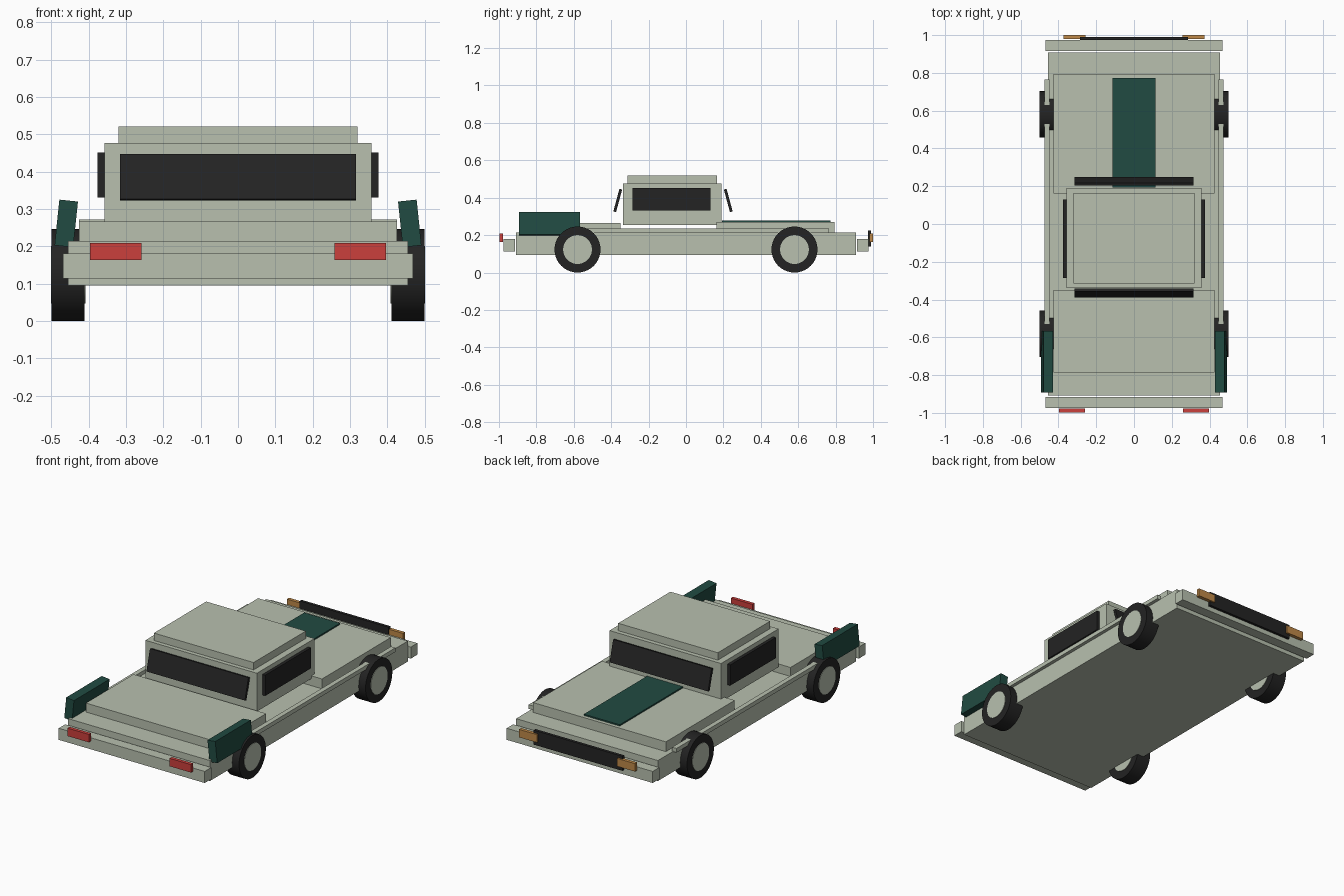
import bpy
import math

cube = bpy.data.objects.get("Cube")
if cube:
    bpy.data.objects.remove(cube, do_unlink=True)


def material(name, rgb):
    mat = bpy.data.materials.new(name)
    mat.use_nodes = True
    mat.diffuse_color = (*rgb, 1)
    bsdf = next(n for n in mat.node_tree.nodes if n.type == "BSDF_PRINCIPLED")
    bsdf.inputs["Base Color"].default_value = (*rgb, 1)
    return mat


PAINT = material("pale sage paint", (0.48, 0.53, 0.43))
BLACK = material("black rubber and glass", (0.017, 0.017, 0.017))
GREEN = material("dark green", (0.015, 0.07, 0.054))
RED = material("red lamp", (0.6, 0.05, 0.045))
ORANGE = material("orange lamp", (0.52, 0.25, 0.065))


def box(name, mat, center, size, rot=(0, 0, 0)):
    bpy.ops.mesh.primitive_cube_add(size=1, location=center, rotation=rot)
    obj = bpy.context.object
    obj.name = name
    obj.scale = size
    bpy.ops.object.transform_apply(location=False, rotation=False, scale=True)
    obj.data.materials.append(mat)
    return obj


def block(name, mat, half_x, y, z):
    """Box centred on x, given by its y and z ranges."""
    return box(name, mat, (0, sum(y) / 2, sum(z) / 2),
               (2 * half_x, y[1] - y[0], z[1] - z[0]))


def wheel_part(name, mat, center, radius, width):
    bpy.ops.mesh.primitive_cylinder_add(vertices=40, radius=radius, depth=width,
                                        location=center, rotation=(0, math.pi / 2, 0))
    obj = bpy.context.object
    obj.name = name
    obj.data.materials.append(mat)
    bpy.ops.object.shade_smooth_by_angle(angle=math.radians(35))


# Body slab, decks and bumpers
block("body", PAINT, 0.455, (-0.908, 0.908), (0.095, 0.214))
block("front_deck", PAINT, 0.426, (-0.787, -0.35), (0.213, 0.266))
block("rear_deck", PAINT, 0.426, (0.162, 0.793), (0.213, 0.271))
block("front_bumper", PAINT, 0.469, (-0.975, -0.915), (0.113, 0.18))
block("rear_bumper", PAINT, 0.469, (0.915, 0.975), (0.113, 0.18))

# Cabin and roof
block("cabin", PAINT, 0.358, (-0.338, 0.19), (0.255, 0.477))
block("roof", PAINT, 0.32, (-0.314, 0.165), (0.476, 0.52))

# Leaning windows
tilt = math.radians(15)
box("front_window", BLACK, (0, -0.365, 0.385), (0.632, 0.015, 0.125), (-tilt, 0, 0))
box("rear_window", BLACK, (0, 0.226, 0.385), (0.632, 0.015, 0.125), (tilt, 0, 0))

# Deck stripe and rear panel
block("deck_stripe", GREEN, 0.115, (0.193, 0.772), (0.27, 0.279))
block("rear_panel", BLACK, 0.285, (0.973, 0.99), (0.14, 0.224))

# Paired parts
for side, s in (("left", 1), ("right", -1)):
    box(f"{side}_window", BLACK, (s * 0.367, -0.078, 0.391), (0.018, 0.418, 0.12))
    box(f"{side}_rail", PAINT, (s * 0.461, 0, 0.223), (0.028, 1.53, 0.024))
    box(f"{side}_front_fin", GREEN, (s * 0.46, -0.729, 0.261), (0.05, 0.326, 0.123),
        (0, -s * math.radians(6), 0))
    box(f"{side}_front_lamp", RED, (s * 0.328, -0.988, 0.186), (0.138, 0.02, 0.046))
    box(f"{side}_rear_lamp", ORANGE, (s * 0.315, 0.99, 0.186), (0.115, 0.02, 0.046))
    for end, y in (("front", -0.58), ("rear", 0.58)):
        wheel_part(f"{side}_{end}_tire", BLACK, (s * 0.455, y, 0.123), 0.123, 0.088)
        wheel_part(f"{side}_{end}_hub", PAINT, (s * 0.455, y, 0.123), 0.077, 0.093)
